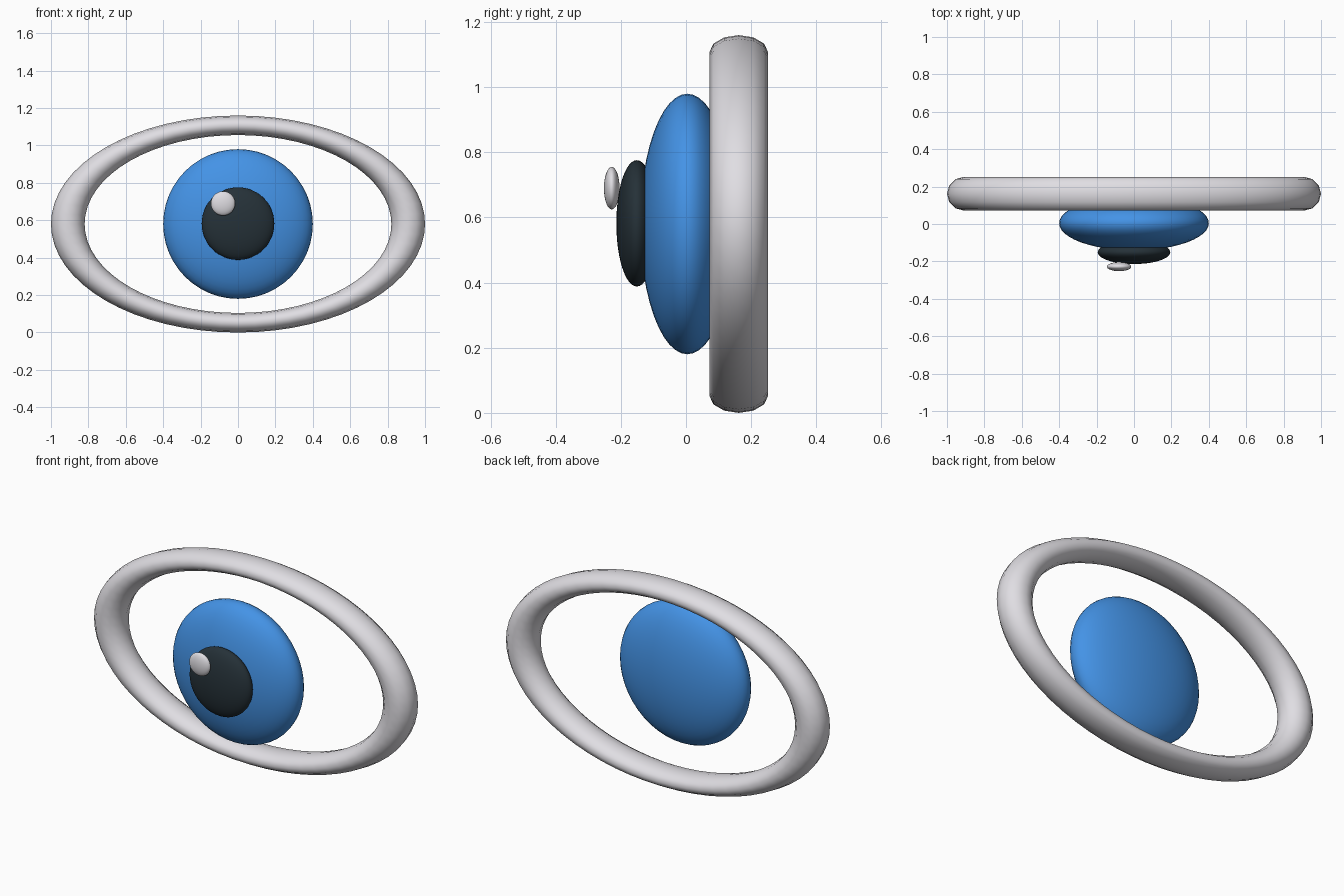
import bpy
import math

if "Cube" in bpy.data.objects:
    bpy.data.objects.remove(bpy.data.objects["Cube"])


def material(name, rgb):
    """Flat colour from 0-255 sRGB, stored as linear."""
    m = bpy.data.materials.new(name)
    lin = [((c / 255 + 0.055) / 1.055) ** 2.4 for c in rgb]
    m.diffuse_color = (*lin, 1)
    m.use_nodes = True
    m.node_tree.nodes["Principled BSDF"].inputs["Base Color"].default_value = m.diffuse_color
    return m


white = material("soft_white", (224, 222, 227))
blue = material("iris_blue", (68, 147, 230))
dark = material("pupil_dark", (37, 49, 56))

MID = 0.58  # height of the eye centre


def finish(name, mat, scale):
    """Name, scale, smooth and colour the active object."""
    o = bpy.context.object
    o.name = name
    o.scale = scale
    bpy.ops.object.transform_apply(location=False, rotation=True, scale=True)
    o.data.materials.append(mat)
    bpy.ops.object.shade_smooth()


def disc(name, mat, loc, radius, depth):
    """Flattened sphere facing the front, poles along y."""
    bpy.ops.mesh.primitive_uv_sphere_add(
        segments=48, ring_count=24, radius=1, location=loc,
        rotation=(math.pi / 2, 0, 0))
    finish(name, mat, (radius, radius, depth))


# Oval eyelid ring: a torus stood upright and squashed in height
bpy.ops.mesh.primitive_torus_add(
    major_segments=64, minor_segments=12, major_radius=0.91,
    minor_radius=0.09, location=(0, 0.162, MID), rotation=(math.pi / 2, 0, 0))
finish("eyelid_ring", white, (1, 0.58, 1))

# Iris, pupil and highlight stacked towards the front
disc("iris", blue, (0, 0.004, MID), 0.4, 0.145)
disc("pupil", dark, (0, -0.151, MID + 0.002), 0.194, 0.063)
disc("highlight", white, (-0.08, -0.228, 0.69), 0.065, 0.024)
